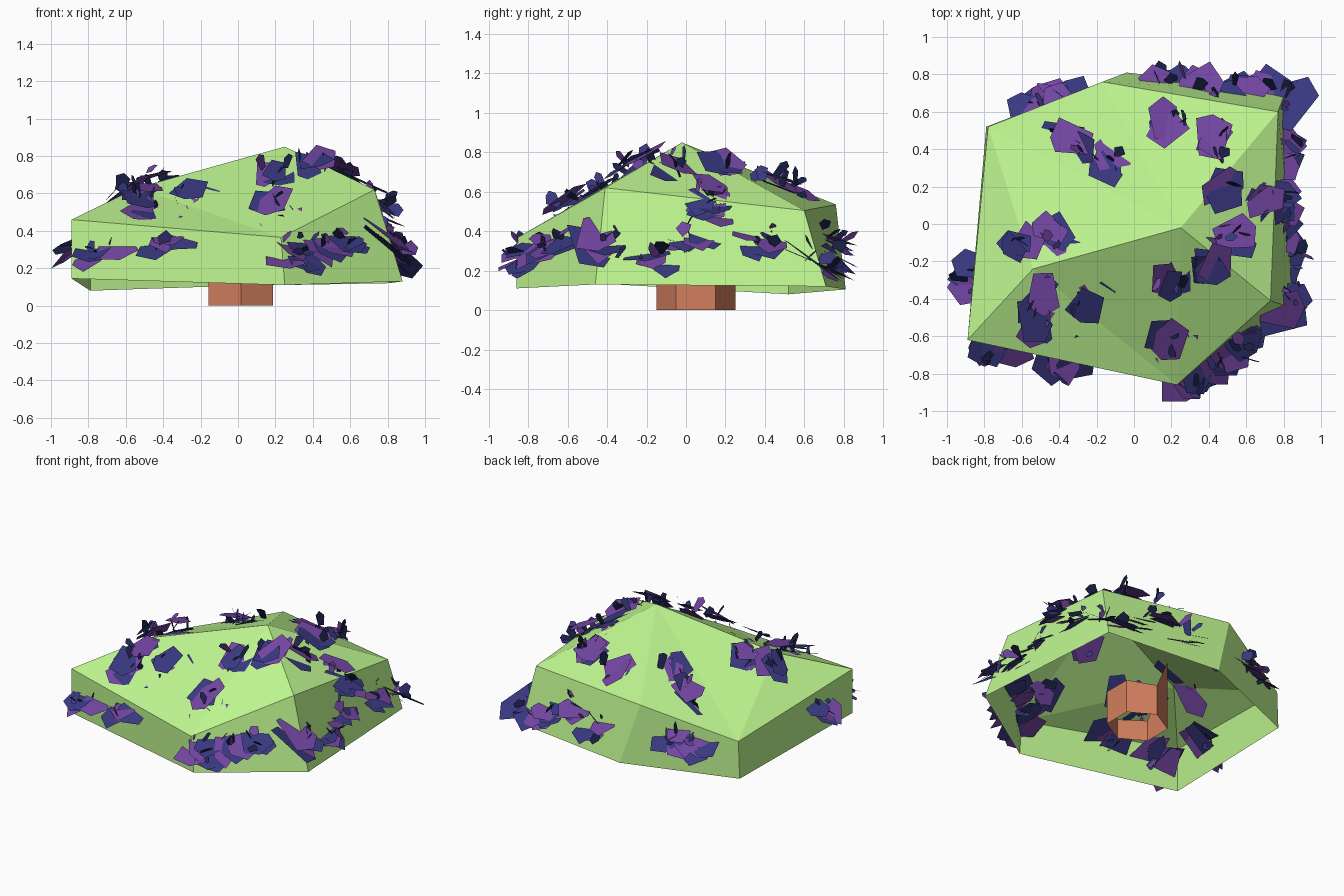
import bpy, random, math
from mathutils import Vector
from mathutils.bvhtree import BVHTree

if "Cube" in bpy.data.objects:
    bpy.data.objects.remove(bpy.data.objects["Cube"])

random.seed(5)


def material(name, rgb):
    m = bpy.data.materials.new(name)
    m.diffuse_color = (*rgb, 1)
    m.use_nodes = True
    m.node_tree.nodes["Principled BSDF"].inputs["Base Color"].default_value = m.diffuse_color
    return m


def add_mesh(name, verts, faces, mats, face_mats=None):
    me = bpy.data.meshes.new(name)
    me.from_pydata([tuple(v) for v in verts], [], faces)
    for m in mats:
        me.materials.append(m)
    if face_mats:
        for p, i in zip(me.polygons, face_mats):
            p.material_index = i
    ob = bpy.data.objects.new(name, me)
    bpy.context.collection.objects.link(ob)
    return ob


leaf = material("leaf_green", (0.52, 0.93, 0.28))
bark = material("bark", (0.64, 0.21, 0.11))
petals = [material("violet", (0.17, 0.06, 0.36)),
          material("indigo", (0.04, 0.04, 0.22)),
          material("night_blue", (0.008, 0.012, 0.05))]

# Foliage: open faceted shell, rim + shoulder ring + ridge point + apex
rim = [(-.79, .52, .08), (-.89, -.62, .145), (.25, -.86, .11),
       (.88, -.46, .13), (.81, .71, .12), (-.04, .81, .105)]
shoulder = [(-.78, .52, .345), (-.89, -.62, .46), (.23, -.86, .365),
            (.73, -.41, .62), (.77, .60, .505), (-.17, .76, .535)]
ridge, apex = (-.54, -.24, .63), (.25, -.02, .85)
shell_v = rim + shoulder + [ridge, apex]
shell_f = [(i, (i + 1) % 6, 6 + (i + 1) % 6, 6 + i) for i in range(6)]
shell_f += [(6, 7, 12), (7, 8, 12), (12, 8, 13), (8, 9, 13),
            (9, 10, 13), (10, 11, 13), (11, 6, 13), (6, 12, 13)]
add_mesh("foliage", shell_v, shell_f, [leaf])
tree = BVHTree.FromPolygons([Vector(v) for v in shell_v], shell_f)

# Trunk: open hexagonal tube with a splintered top
tops = [.24, .22, .50, .15, .14, .24]
tv = []
for i, h in enumerate(tops):
    a = math.radians(30 + 60 * i)
    x, y = .015 + .2 * math.cos(a), .05 + .2 * math.sin(a)
    tv += [(x, y, 0), (x, y, h)]
tf = [(2 * i, 2 * ((i + 1) % 6), 2 * ((i + 1) % 6) + 1, 2 * i + 1) for i in range(6)]
add_mesh("trunk", tv, tf, [bark])

# Blossoms: clusters of loose plates and upright slivers on the shell
top_spots = [(-.34, .42), (-.12, .34), (.20, .53), (.42, .42), (.46, .19),
             (.70, .10), (.52, -.08), (.20, -.28), (.40, -.20), (-.25, -.42),
             (-.50, -.38), (-.48, -.50), (-.60, -.12), (-.40, -.08), (.20, -.62)]
side_spots = [(-.91, -.30, .33),
              (-.72, -.67, .30), (-.37, -.74, .34), (.28, -.84, .30),
              (.42, -.74, .30), (.54, -.64, .34),
              (.83, -.40, .37), (.85, -.14, .30), (.82, .02, .38),
              (.82, .38, .37), (.80, .12, .52),
              (-.52, .63, .33), (-.33, .71, .36), (.20, .78, .32),
              (.42, .76, .36), (.58, .75, .28), (.78, .70, .27)]

spots = []
for x, y in top_spots:
    hit = tree.ray_cast(Vector((x, y, 2)), Vector((0, 0, -1)))
    spots.append((hit[0], hit[1], False))
for s in side_spots:
    hit = tree.find_nearest(Vector(s))
    spots.append((hit[0], hit[1], True))

up = Vector((0, 0, 1))
bv, bf, bm = [], [], []


def jitter(k):
    return Vector([random.uniform(-k, k) for _ in range(3)])


def plate(center, normal, along, length, width, mat):
    # tapering five-sided petal, wide towards +along
    n = normal.normalized()
    u = (along - n * along.dot(n)).normalized()
    w = n.cross(u)
    outline = [(-.5, -.3), (-.45, .3), (.3, .5), (.55, .05), (.35, -.5)]
    start = len(bv)
    for a, b in outline:
        p = center + u * a * length * random.uniform(.8, 1.15) \
            + w * b * width * random.uniform(.8, 1.15)
        p.x = max(-1, min(1, p.x))
        p.y = max(-.95, min(.95, p.y))
        bv.append(p)
    bf.append(tuple(range(start, start + 5)))
    bm.append(mat)


for p, n, side in spots:
    out = Vector((n.x, n.y, 0)).normalized()
    # broad plates; on the walls they droop outward and reach inside the shell
    for k in range(4):
        if side:
            spread = out.cross(up) * random.uniform(-.09, .09)
            base = n * .5 + up * .75 + jitter(.2)
            plate(p + spread - out * .02 + up * random.uniform(-.04, .04), base,
                  out - up * .6 + jitter(.45), random.uniform(.26, .36),
                  random.uniform(.14, .22), (0, 1, 0, 1)[k])
        else:
            plate(p + n * .012 + jitter(.055), n + jitter(.25), out - up * .5 + jitter(.7),
                  random.uniform(.19, .28), random.uniform(.13, .21), (0, 1, 0, 1)[k])
    # thin standing slivers
    for k in range(5):
        along = n + jitter(.6)
        plate(p + n * .025 + jitter(.075), out.cross(n + up * .3) + jitter(.9), along,
              random.uniform(.07, .12), random.uniform(.03, .08), (1, 2, 1, 2, 0)[k])

add_mesh("blossoms", bv, bf, petals, bm)
